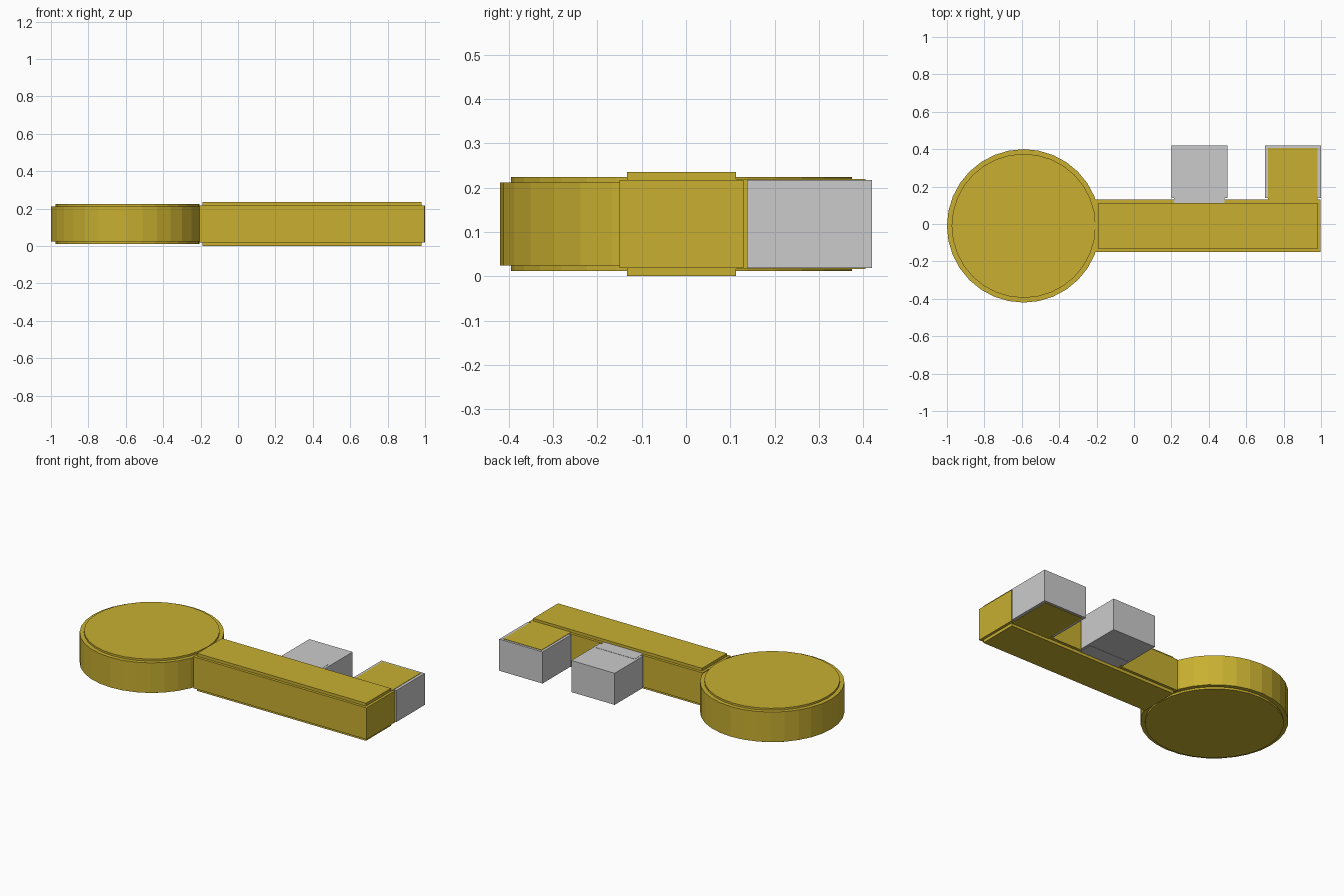
import bpy

if "Cube" in bpy.data.objects:
    bpy.data.objects.remove(bpy.data.objects["Cube"])

gold = bpy.data.materials.new("gold")
gold.diffuse_color = (0.58, 0.43, 0.03, 1)
gold.use_nodes = True
gold.node_tree.nodes["Principled BSDF"].inputs["Base Color"].default_value = gold.diffuse_color


def box(name, x, y, z, mat=None):
    bpy.ops.mesh.primitive_cube_add(
        size=1, location=[(a + b) / 2 for a, b in (x, y, z)])
    ob = bpy.context.object
    ob.scale = [b - a for a, b in (x, y, z)]
    bpy.ops.object.transform_apply(location=False, rotation=False, scale=True)
    ob.name = name
    if mat:
        ob.data.materials.append(mat)
    return ob


def disc(name, radius, z):
    bpy.ops.mesh.primitive_cylinder_add(
        vertices=32, radius=radius, depth=z[1] - z[0],
        location=(-0.59, -0.01, sum(z) / 2))
    ob = bpy.context.object
    ob.name = name
    ob.data.materials.append(gold)


# Round handle: main disc with a slightly raised, inset face on both sides
disc("handle_disc", 0.41, (0.024, 0.212))
disc("handle_raised_face", 0.385, (0.012, 0.224))

# Shaft with raised strips on top and bottom
box("shaft", (-0.205, 0.996), (-0.15, 0.13), (0.019, 0.217), gold)
box("shaft_raised_face", (-0.19, 0.98), (-0.133, 0.113), (0.0, 0.235), gold)

# Two teeth: grey blocks joined to the shaft by narrower necks
for name, x0 in (("inner_tooth", 0.2), ("outer_tooth", 0.7)):
    box(name, (x0, x0 + 0.3), (0.138, 0.42), (0.019, 0.217))
box("inner_tooth_neck", (0.215, 0.485), (0.11, 0.2), (0.0175, 0.2185))
box("outer_tooth_raised_face", (0.716, 0.982), (0.11, 0.406),
    (0.0165, 0.2195), gold)
